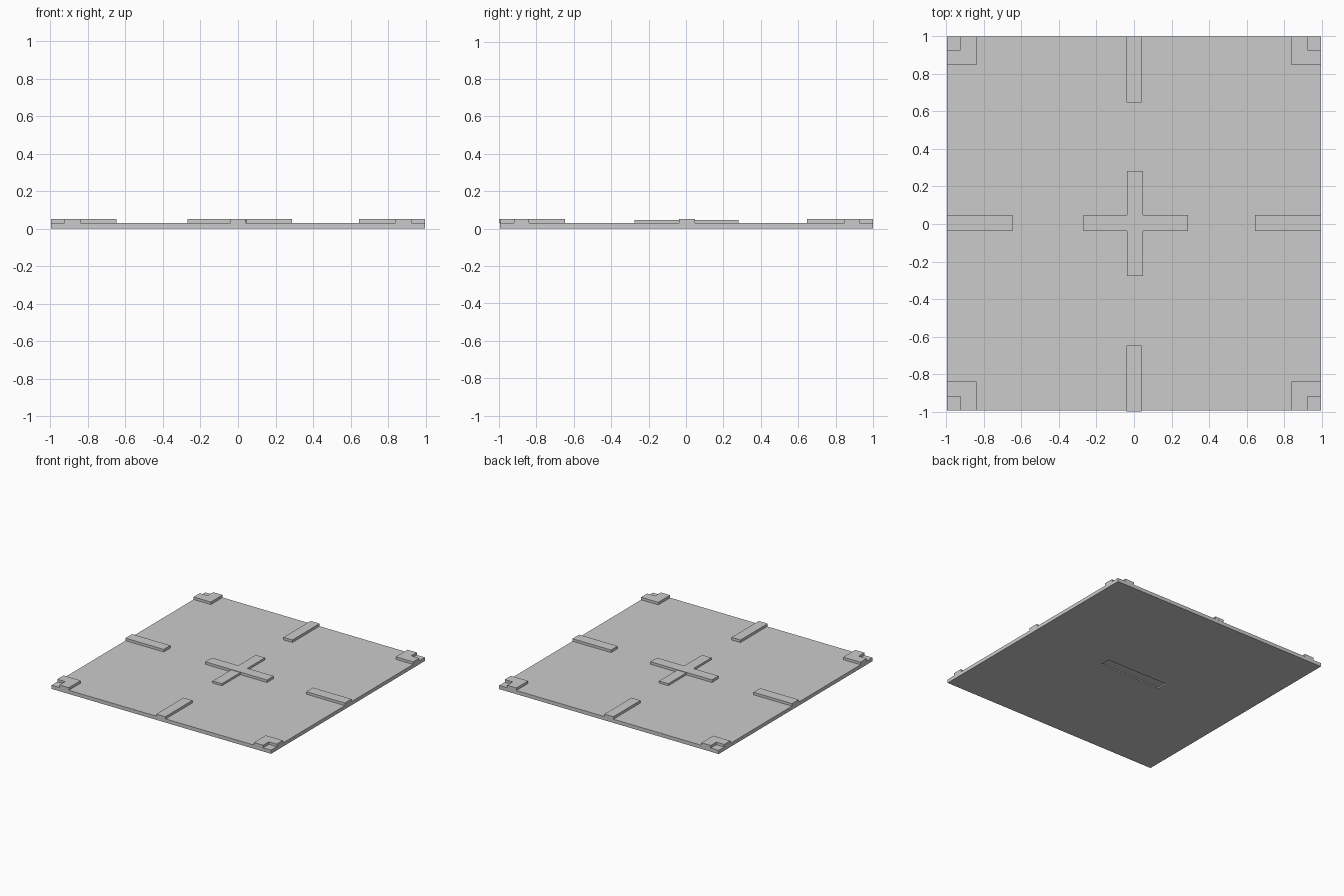
import bpy

cube = bpy.data.objects.get("Cube")
if cube:
    bpy.data.objects.remove(cube, do_unlink=True)

GREY = (0.6, 0.6, 0.6, 1)
grey = bpy.data.materials.new("plain_grey")
grey.use_nodes = True
grey.diffuse_color = GREY
grey.node_tree.nodes["Principled BSDF"].inputs["Base Color"].default_value = GREY

EDGE = 0.996      # half width of the slab
TOP = 0.03        # slab top
RAISED = 0.051    # top of the raised parts


def prism(name, outline, z0, z1):
    """Extrude a counter-clockwise outline from z0 to z1."""
    n = len(outline)
    verts = [(x, y, z) for z in (z0, z1) for x, y in outline]
    faces = [tuple(reversed(range(n))), tuple(range(n, 2 * n))]
    faces += [(i, (i + 1) % n, (i + 1) % n + n, i + n) for i in range(n)]
    mesh = bpy.data.meshes.new(name)
    mesh.from_pydata(verts, [], faces)
    mesh.materials.append(grey)
    obj = bpy.data.objects.new(name, mesh)
    bpy.context.collection.objects.link(obj)
    return obj


def box(name, x0, x1, y0, y1, z0, z1):
    return prism(name, [(x0, y0), (x1, y0), (x1, y1), (x0, y1)], z0, z1)


# Base slab with a shallow slot underneath
slab = box("floor_slab", -EDGE, EDGE, -0.994, 0.999, 0, TOP)
slot = box("slot_cutter", -0.27, 0.289, -0.037, 0.049, -0.02, 0.01)
slot.hide_render = True
slot.hide_viewport = True
cut = slab.modifiers.new("slot", "BOOLEAN")
cut.operation = "DIFFERENCE"
cut.solver = "EXACT"
cut.object = slot

# Central cross
box("cross_bar_wide", -0.27, 0.289, -0.037, 0.049, TOP, RAISED)
for name, y0, y1 in (("front", -0.276, -0.037), ("back", 0.049, 0.282)):
    box("cross_arm_" + name, -0.037, 0.047, y0, y1, TOP, 0.047)

# Bars at the middle of each edge
box("edge_bar_right", -EDGE, -0.648, -0.037, 0.049, TOP, RAISED)
box("edge_bar_left", 0.646, EDGE, -0.037, 0.049, TOP, RAISED)
box("edge_bar_front", -0.041, 0.04, -1, -0.648, TOP, RAISED)
box("edge_bar_back", -0.041, 0.04, 0.648, 1, TOP, RAISED)

# Corner brackets, notched at the outer corner
for sx, side in ((-1, "right"), (1, "left")):
    for sy, end in ((-1, "front"), (1, "back")):
        outer = 0.994 if sy < 0 else 0.999
        inner = 0.84 if sy < 0 else 0.847
        step = inner + 0.08
        shape = [(0.84, inner), (EDGE, inner), (EDGE, step),
                 (0.924, step), (0.924, outer), (0.84, outer)]
        shape = [(sx * x, sy * y) for x, y in shape]
        if sx * sy < 0:
            shape.reverse()
        prism(f"corner_bracket_{end}_{side}", shape, TOP, RAISED)
